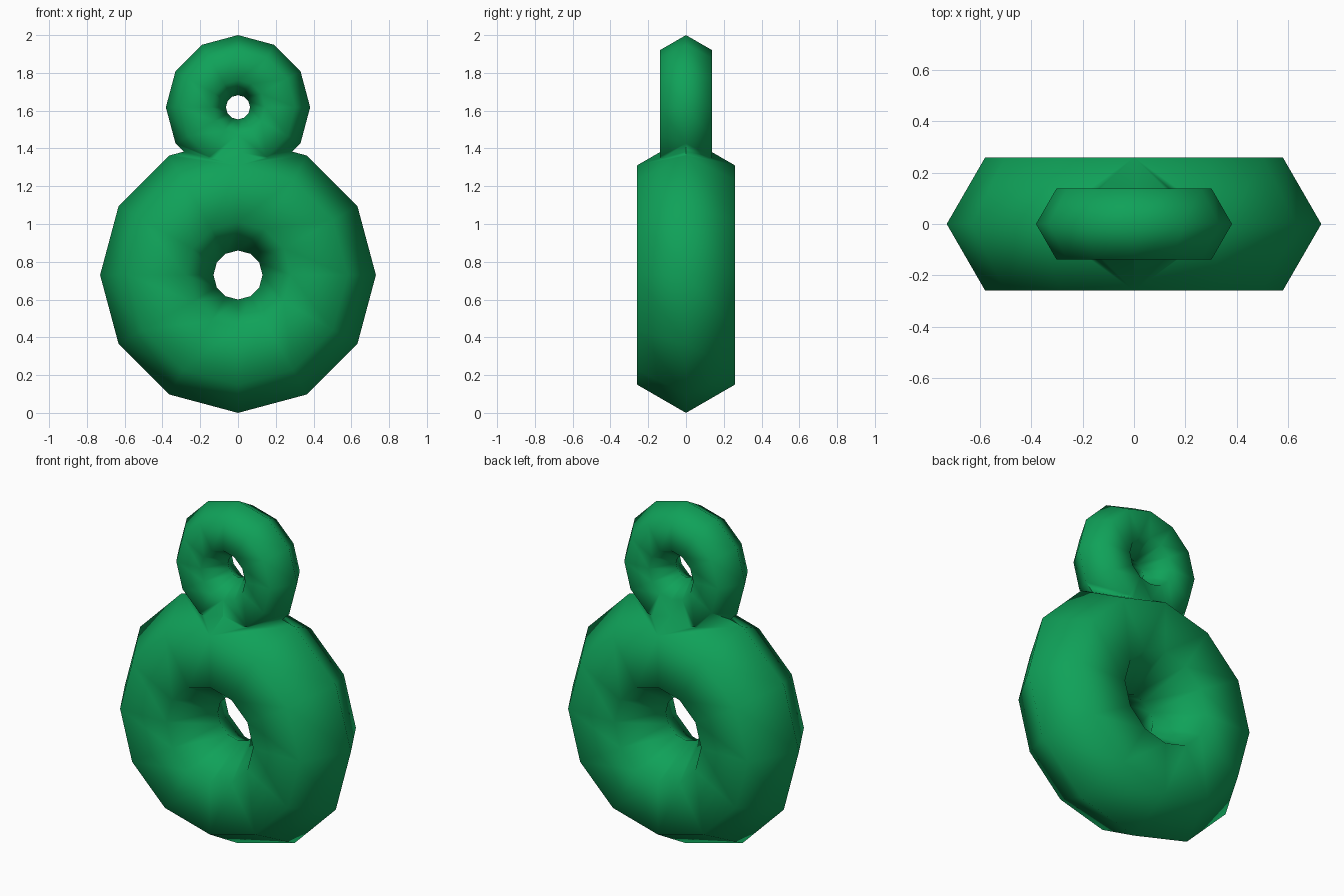
import bpy
from math import pi

if "Cube" in bpy.data.objects:
    bpy.data.objects.remove(bpy.data.objects["Cube"])

mat = bpy.data.materials.new("green")
mat.diffuse_color = (0.005, 0.36, 0.10, 1)
mat.use_nodes = True
mat.node_tree.nodes["Principled BSDF"].inputs["Base Color"].default_value = mat.diffuse_color


def ring(name, z, major, minor):
    # upright low-poly ring with a hexagonal section
    bpy.ops.mesh.primitive_torus_add(
        major_segments=12, minor_segments=6, major_radius=major, minor_radius=minor,
        location=(0, 0, z), rotation=(pi / 2, 0, 0))
    ob = bpy.context.object
    ob.name = name
    bpy.ops.object.transform_apply(location=True, rotation=True, scale=True)
    ob.data.materials.append(mat)
    return ob


# small upper ring and large lower ring
upper = ring("upper_ring", 1.618, 0.223, 0.159)
body = ring("double_ring", 0.73, 0.43, 0.30)

# fuse both into one smooth surface
mod = body.modifiers.new("fuse", 'BOOLEAN')
mod.operation = 'UNION'
mod.solver = 'EXACT'
mod.object = upper
bpy.ops.object.modifier_apply(modifier=mod.name)
bpy.data.objects.remove(upper, do_unlink=True)
bpy.ops.object.shade_smooth()
